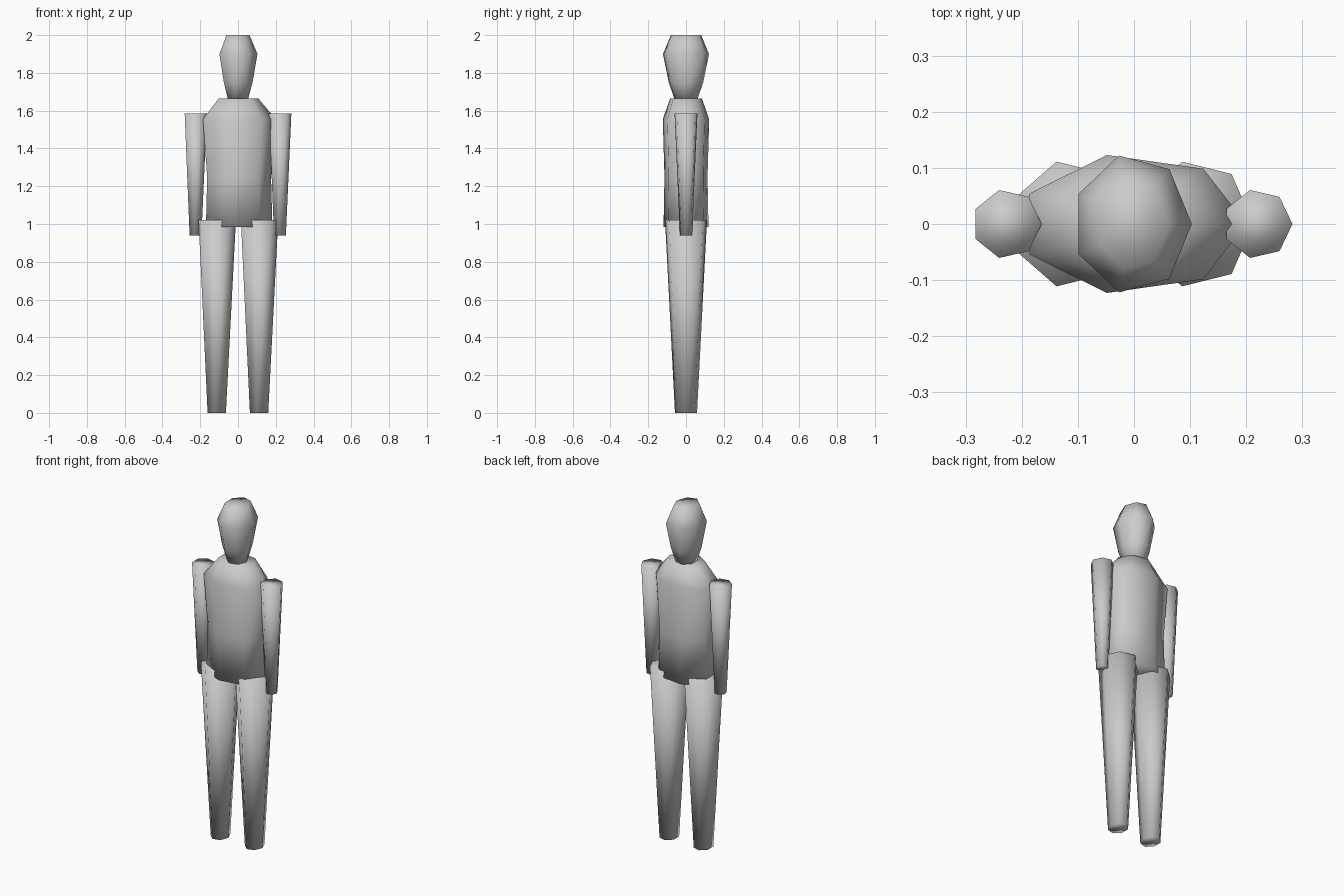
import bpy
import bmesh
from math import cos, sin, tau

cube = bpy.data.objects.get("Cube")
if cube:
    bpy.data.objects.remove(cube, do_unlink=True)

SIDES = 7
SHIFT = -0.003  # centres the odd-sided sections

grey = bpy.data.materials.new("light_grey")
grey.use_nodes = True
colour = (0.6, 0.6, 0.6, 1)
grey.diffuse_color = colour
grey.node_tree.nodes["Principled BSDF"].inputs["Base Color"].default_value = colour


def loft(name, x, rings):
    """Capped seven-sided body through rings of (z, x radius, y radius)."""
    bm = bmesh.new()
    loops = [[bm.verts.new((rx * cos(tau * i / SIDES), ry * sin(tau * i / SIDES), z))
              for i in range(SIDES)] for z, rx, ry in rings]
    for low, high in zip(loops, loops[1:]):
        for i in range(SIDES):
            j = (i + 1) % SIDES
            bm.faces.new((low[i], low[j], high[j], high[i]))
    bm.faces.new(loops[0][::-1])
    bm.faces.new(loops[-1])
    for face in bm.faces:
        face.smooth = True
    mesh = bpy.data.meshes.new(name)
    bm.to_mesh(mesh)
    bm.free()
    mesh.materials.append(grey)
    obj = bpy.data.objects.new(name, mesh)
    obj.location.x = x + SHIFT
    bpy.context.collection.objects.link(obj)


# Head and torso
loft("head", 0, [(1.66, 0.056, 0.062), (1.75, 0.08, 0.094),
                 (1.9, 0.106, 0.125), (2.0, 0.064, 0.082)])
loft("torso", 0, [(0.985, 0.185, 0.122), (1.25, 0.178, 0.117),
                  (1.555, 0.203, 0.126), (1.665, 0.11, 0.086)])

# Limbs
for side, s in (("left", 1), ("right", -1)):
    loft(side + "_arm", s * 0.2235, [(0.94, 0.033, 0.033), (1.585, 0.062, 0.062)])
    loft(side + "_leg", s * 0.112, [(0, 0.051, 0.06), (1.022, 0.104, 0.114)])
